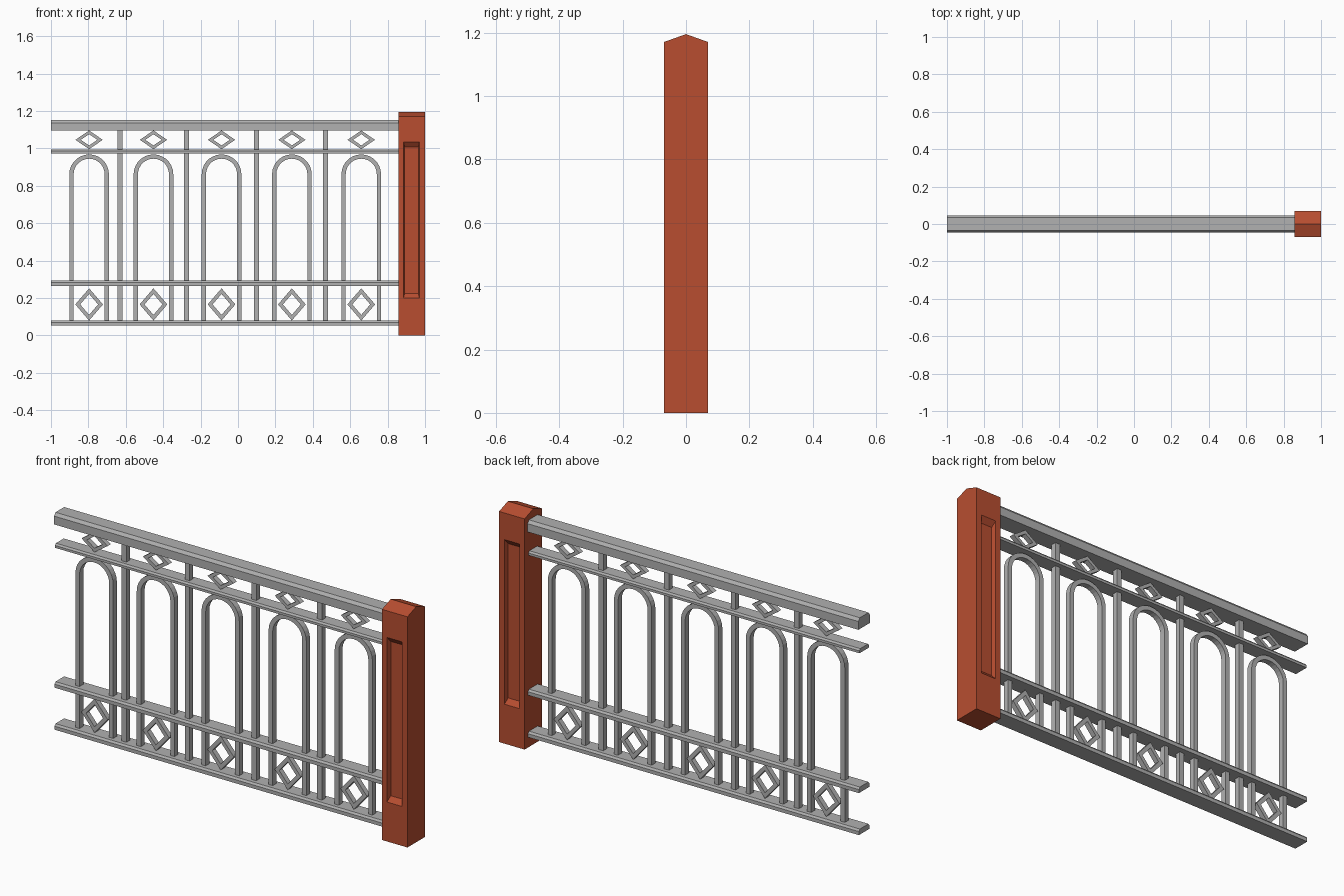
import bpy, bmesh, math

cube = bpy.data.objects.get("Cube")
if cube:
    bpy.data.objects.remove(cube, do_unlink=True)


def material(name, rgb):
    m = bpy.data.materials.new(name)
    m.use_nodes = True
    m.diffuse_color = (*rgb, 1)
    m.node_tree.nodes["Principled BSDF"].inputs["Base Color"].default_value = (*rgb, 1)
    return m


GREY = material("grey_metal", (0.44, 0.44, 0.44))
RED = material("brick_red", (0.48, 0.076, 0.03))


def finish(name, bm, mat):
    bmesh.ops.recalc_face_normals(bm, faces=bm.faces)
    me = bpy.data.meshes.new(name)
    bm.to_mesh(me)
    bm.free()
    me.materials.append(mat)
    ob = bpy.data.objects.new(name, me)
    bpy.context.collection.objects.link(ob)
    return ob


def prism_x(profile, x0, x1):
    """Extrude a (y, z) profile along x."""
    bm = bmesh.new()
    face = bm.faces.new([bm.verts.new((x0, y, z)) for y, z in profile])
    ext = bmesh.ops.extrude_face_region(bm, geom=[face])
    for v in ext["geom"]:
        if isinstance(v, bmesh.types.BMVert):
            v.co.x = x1
    return bm


def band(name, outer, inner, depth, closed):
    """Solid strip between two matching (x, z) outlines, centred on y = 0."""
    bm = bmesh.new()
    rings = [[bm.verts.new((x, y, z)) for x, z in line]
             for line, y in ((outer, -depth / 2), (inner, -depth / 2),
                             (inner, depth / 2), (outer, depth / 2))]
    n = len(outer)
    for i in range(n if closed else n - 1):
        j = (i + 1) % n
        for k in range(4):
            a, b = rings[k], rings[(k + 1) % 4]
            bm.faces.new((a[i], a[j], b[j], b[i]))
    if not closed:
        for i in (0, n - 1):
            bm.faces.new([r[i] for r in rings])
    return finish(name, bm, GREY)


def rail(name, z0, z1, half, chamfer):
    profile = [(-half, z0), (half, z0), (half, z1 - chamfer), (half - chamfer * 0.75, z1),
               (chamfer * 0.75 - half, z1), (-half, z1 - chamfer)]
    finish(name, prism_x(profile, -1, 0.86), GREY)


def diamond(name, x, z, w, h, wi, hi):
    def outline(a, b):
        return [(x - a, z), (x, z - b), (x + a, z), (x, z + b)]
    band(name, outline(w, h), outline(wi, hi), 0.026, True)


def arch(name, x):
    def outline(r):
        curve = [(x + r * math.cos(math.pi * i / 14), 0.862 + r * math.sin(math.pi * i / 14))
                 for i in range(15)]
        return [(x + r, 0.075)] + curve + [(x - r, 0.075)]
    band(name, outline(0.106), outline(0.083), 0.03, False)


# Post with gabled top
HALF, X0, X1 = 0.07, 0.857, 1.0
post = prism_x([(-HALF, 0), (HALF, 0), (HALF, 1.17), (0, 1.195), (-HALF, 1.17)], X0, X1)

# Recessed panels on the front and back of the post
post.normal_update()
for side in (-1, 1):
    face = next(f for f in post.faces
                if all(abs(v.co.y - side * HALF) < 1e-5 for v in f.verts))
    for xa, xb, za, zb, y in ((0.885, 0.970, 0.20, 1.035, HALF),
                              (0.891, 0.964, 0.225, 1.008, HALF - 0.022)):
        bmesh.ops.inset_region(post, faces=[face], thickness=0.003)
        mid = face.calc_center_median()
        for v in face.verts:
            v.co = (xa if v.co.x < mid.x else xb, side * y, za if v.co.z < mid.z else zb)
finish("post", post, RED)

# Horizontal rails
rail("top_rail", 1.095, 1.152, 0.046, 0.015)
rail("upper_rail", 0.973, 0.994, 0.038, 0.009)
rail("lower_rail", 0.265, 0.293, 0.042, 0.01)
rail("bottom_rail", 0.052, 0.08, 0.042, 0.01)

# Square balusters between the arches
for i, x in enumerate((-0.63, -0.275, 0.099, 0.468)):
    w = 0.0135
    band(f"baluster_{i}", [(x - w, 0.075), (x - w, 1.1)], [(x + w, 0.075), (x + w, 1.1)],
         0.028, False)

# Arches with a diamond above and below each
for i, x in enumerate((-0.796, -0.452, -0.088, 0.288, 0.659)):
    arch(f"arch_{i}", x)
    diamond(f"lower_diamond_{i}", x, 0.166, 0.074, 0.086, 0.048, 0.056)
    diamond(f"upper_diamond_{i}", x, 1.046, 0.073, 0.05, 0.044, 0.03)
